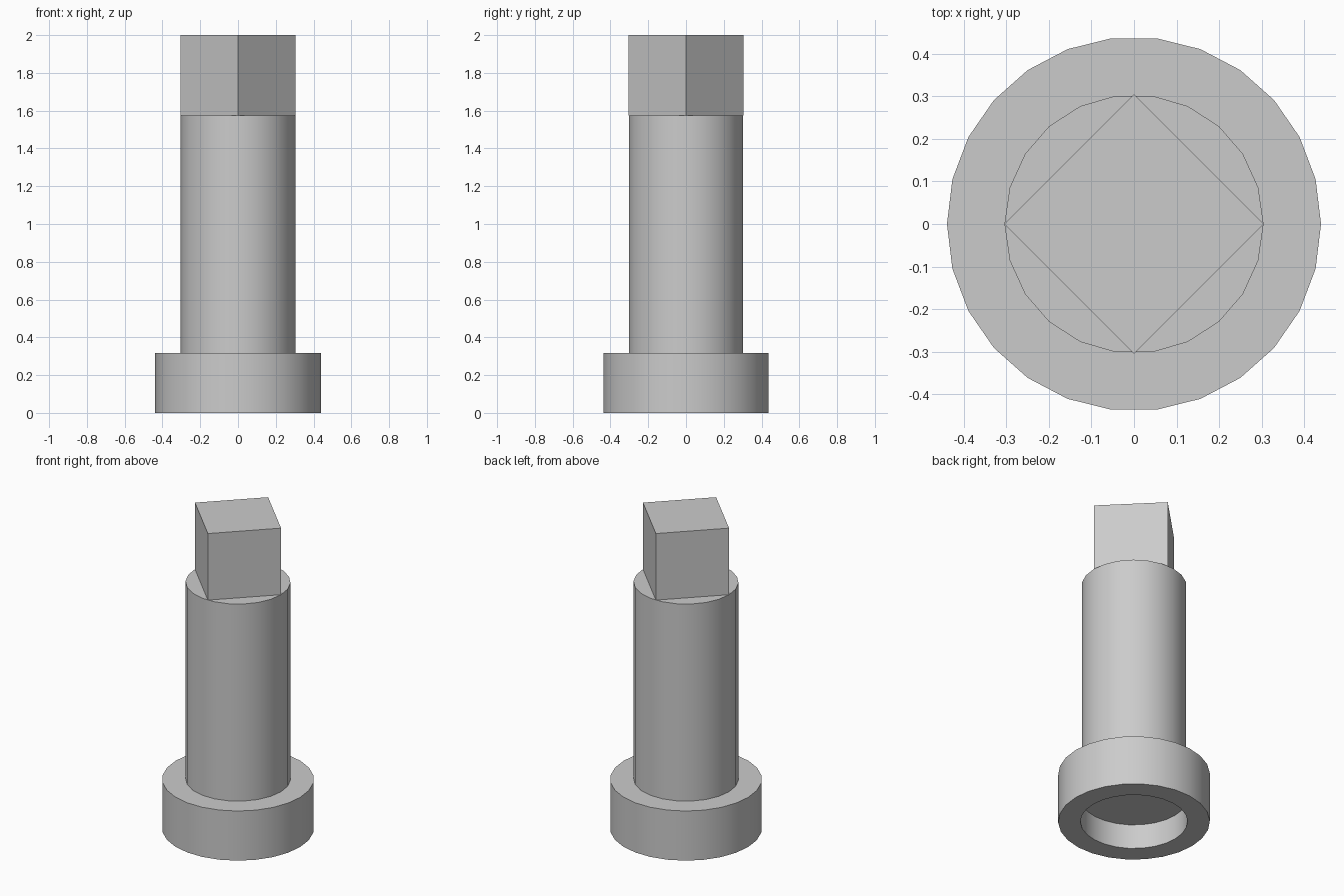
import bpy
import bmesh
import math

cube = bpy.data.objects.get("Cube")
if cube:
    bpy.data.objects.remove(cube, do_unlink=True)

grey = bpy.data.materials.new("light grey")
grey.use_nodes = True
colour = (0.6, 0.6, 0.6, 1)
grey.diffuse_color = colour
grey.node_tree.nodes["Principled BSDF"].inputs["Base Color"].default_value = colour

SHAFT_R, COLLAR_R, HOLE_R = 0.304, 0.439, 0.31
HOLE_TOP, COLLAR_TOP, SHAFT_TOP, TOP = 0.157, 0.317, 1.575, 2.0


def finish(name, bm, smooth):
    """Turn a bmesh into a named grey object."""
    bmesh.ops.recalc_face_normals(bm, faces=bm.faces)
    mesh = bpy.data.meshes.new(name)
    bm.to_mesh(mesh)
    bm.free()
    mesh.materials.append(grey)
    obj = bpy.data.objects.new(name, mesh)
    bpy.context.collection.objects.link(obj)
    if smooth:
        bpy.ops.object.select_all(action="DESELECT")
        obj.select_set(True)
        bpy.context.view_layer.objects.active = obj
        bpy.ops.object.shade_smooth_by_angle(angle=math.radians(30))
    return obj


def ring(bm, radius, z, sides):
    return [bm.verts.new((radius * math.cos(math.tau * i / sides),
                          radius * math.sin(math.tau * i / sides), z))
            for i in range(sides)]


def bridge(bm, a, b):
    for i in range(len(a)):
        j = (i + 1) % len(a)
        bm.faces.new((a[i], a[j], b[j], b[i]))


def turned(name, profile, sides, smooth=True):
    """Solid of (radius, z) rings with flat caps on the first and last."""
    bm = bmesh.new()
    rings = [ring(bm, r, z, sides) for r, z in profile]
    for a, b in zip(rings, rings[1:]):
        bridge(bm, a, b)
    bm.faces.new(rings[0])
    bm.faces.new(rings[-1])
    return finish(name, bm, smooth)


# Wide collar with a round recess underneath
turned("base_collar", [(HOLE_R, HOLE_TOP), (HOLE_R, 0), (COLLAR_R, 0),
                       (COLLAR_R, COLLAR_TOP)], 26)

# Round shaft standing on the collar
turned("shaft", [(SHAFT_R, COLLAR_TOP), (SHAFT_R, SHAFT_TOP)], 22)

# Square drive end, corners pointing along the axes
turned("square_end", [(SHAFT_R, SHAFT_TOP), (SHAFT_R, TOP)], 4, smooth=False)
